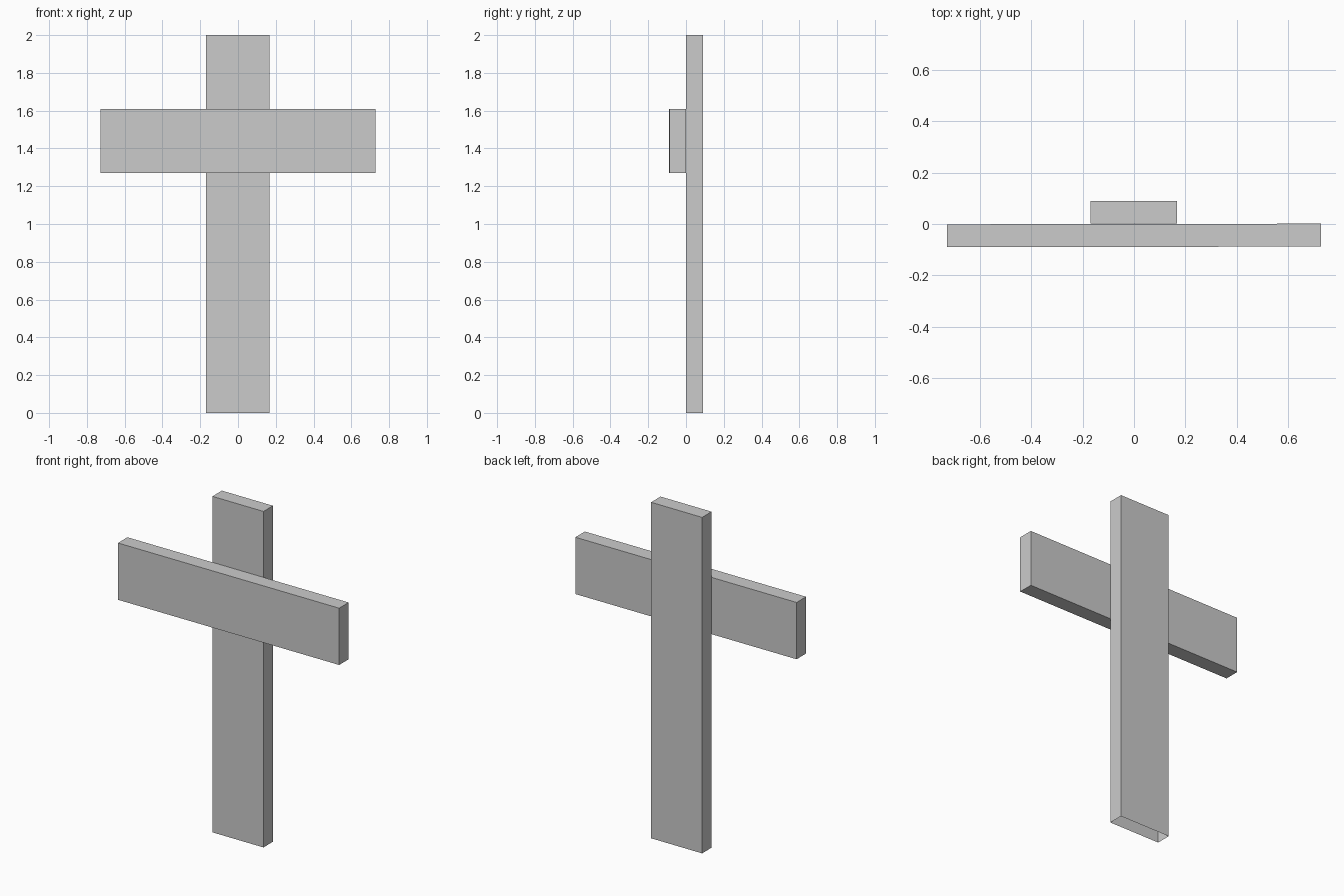
import bpy, bmesh, math
from mathutils import Matrix, Vector

if "Cube" in bpy.data.objects:
    bpy.data.objects.remove(bpy.data.objects["Cube"])


def beam(name, size, center, yaw=0.0, open_bottom=False):
    """Rectangular plank, optionally without its underside."""
    bm = bmesh.new()
    bmesh.ops.create_cube(bm, size=1.0)
    bmesh.ops.scale(bm, vec=Vector(size), verts=bm.verts)
    bm.normal_update()
    if open_bottom:
        under = [f for f in bm.faces if f.normal.z < -0.9]
        bmesh.ops.delete(bm, geom=under, context='FACES_ONLY')
    bmesh.ops.transform(
        bm, verts=bm.verts,
        matrix=Matrix.Translation(center) @ Matrix.Rotation(yaw, 4, 'Z'))
    mesh = bpy.data.meshes.new(name)
    bm.to_mesh(mesh)
    bm.free()
    obj = bpy.data.objects.new(name, mesh)
    bpy.context.collection.objects.link(obj)
    return obj


# Upright plank, hollow at the foot
beam("upright", (0.336, 0.089, 2.0), (-0.001, 0.0455, 1.0), open_bottom=True)

# Crossbar fixed to the front of the upright, very slightly skewed
beam("crossbar", (1.455, 0.089, 0.338), (0.0, -0.0445, 1.439), yaw=math.radians(0.1))
